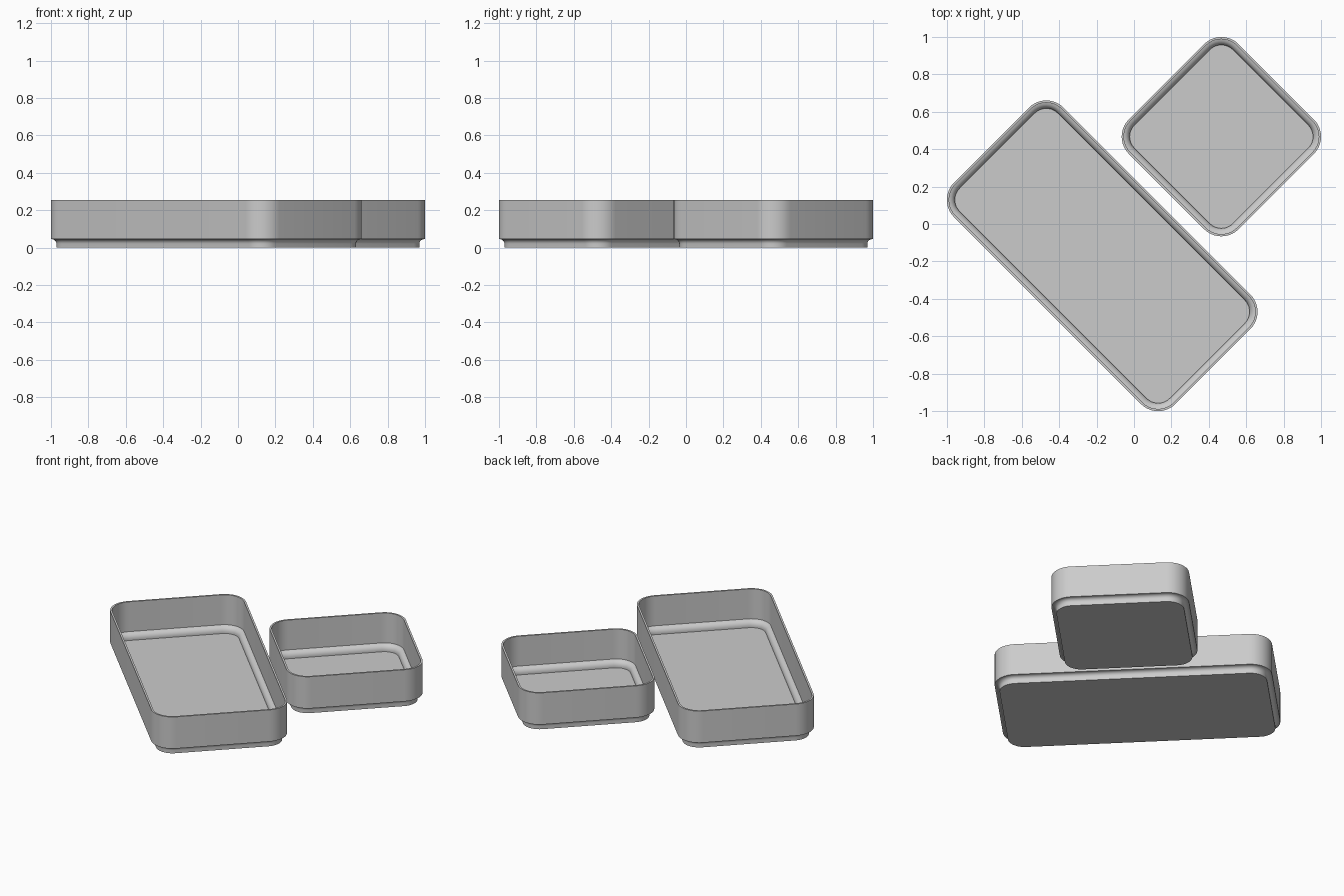
import bpy, bmesh, math

if "Cube" in bpy.data.objects:
    bpy.data.objects.remove(bpy.data.objects["Cube"])

grey = bpy.data.materials.new("light grey")
grey.diffuse_color = (0.6, 0.6, 0.6, 1)
grey.use_nodes = True
grey.node_tree.nodes["Principled BSDF"].inputs["Base Color"].default_value = grey.diffuse_color

RADIUS = 0.13      # outer corner radius
HEIGHT = 0.255
STEPS = 6          # segments in the foot fillet
CORNER = 10        # segments in each corner


def fillet(radius, t0, t1):
    """Arc of the stepped foot, as (inset, z) points."""
    return [(0.005 + radius * math.cos(t), 0.02 + radius * math.sin(t))
            for t in (t0 + (t1 - t0) * i / STEPS for i in range(STEPS + 1))]


# wall section from the underside, over the rim, down to the inner floor
section = [(0.03, 0)] + fillet(0.025, 0, math.pi / 2)
section += [(0, 0.045), (0, HEIGHT), (0.012, HEIGHT)]
section += fillet(0.038, math.acos(0.007 / 0.038), 0) + [(0.043, 0.013)]


def outline(half_x, half_y, inset):
    """Rounded rectangle, anticlockwise."""
    r = RADIUS - inset
    points = []
    for k, (sx, sy) in enumerate([(1, 1), (-1, 1), (-1, -1), (1, -1)]):
        for i in range(CORNER + 1):
            a = (k + i / CORNER) * math.pi / 2
            points.append((sx * (half_x - RADIUS) + r * math.cos(a),
                           sy * (half_y - RADIUS) + r * math.sin(a)))
    return points


def tray(name, half_x, half_y, centre):
    bm = bmesh.new()
    rings = [[bm.verts.new((x, y, z)) for x, y in outline(half_x, half_y, inset)]
             for inset, z in section]
    for low, high in zip(rings, rings[1:]):
        n = len(low)
        for i in range(n):
            j = (i + 1) % n
            bm.faces.new((low[i], low[j], high[j], high[i]))
    bm.faces.new(rings[0][::-1])   # underside
    bm.faces.new(rings[-1])        # inner floor
    mesh = bpy.data.meshes.new(name)
    bm.to_mesh(mesh)
    bm.free()
    mesh.materials.append(grey)
    ob = bpy.data.objects.new(name, mesh)
    ob.location = (centre, centre, 0)
    ob.rotation_euler.z = -math.pi / 4
    bpy.context.collection.objects.link(ob)
    bpy.ops.object.select_all(action='DESELECT')
    ob.select_set(True)
    bpy.context.view_layer.objects.active = ob
    bpy.ops.object.shade_smooth_by_angle(angle=math.radians(30))


tray("long_tray", 0.837, 0.414, -0.17)
tray("square_tray", 0.415, 0.415, 0.467)
